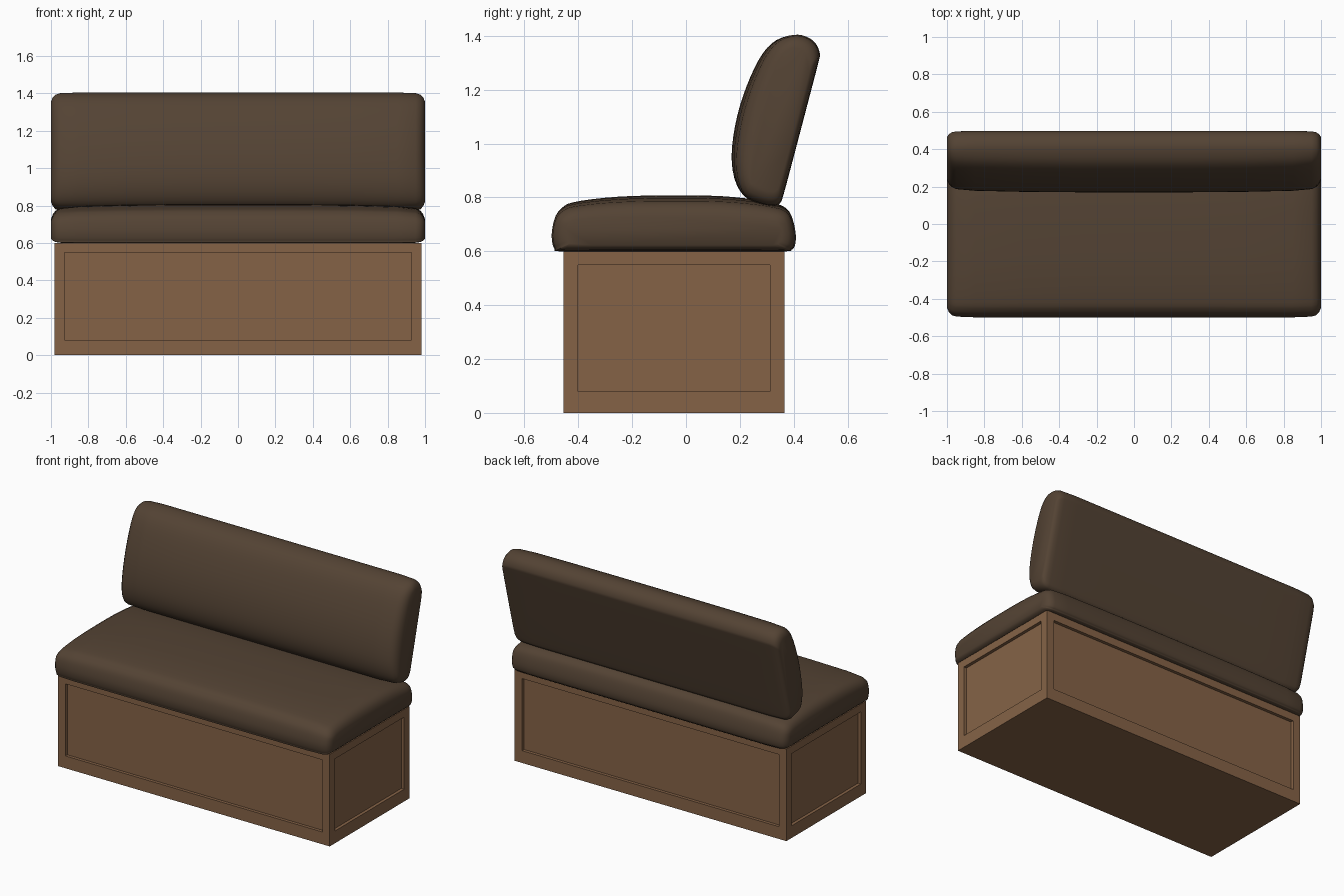
import bpy, bmesh, math
from mathutils import Vector

if "Cube" in bpy.data.objects:
    bpy.data.objects.remove(bpy.data.objects["Cube"])


def material(name, rgb):
    m = bpy.data.materials.new(name)
    m.diffuse_color = (*rgb, 1)
    m.use_nodes = True
    m.node_tree.nodes["Principled BSDF"].inputs["Base Color"].default_value = m.diffuse_color
    return m


wood = material("brown wood", (0.235, 0.124, 0.062))
leather = material("dark brown leather", (0.088, 0.056, 0.034))


def add_object(name, bm, mat):
    bmesh.ops.recalc_face_normals(bm, faces=bm.faces)
    me = bpy.data.meshes.new(name)
    bm.to_mesh(me)
    bm.free()
    ob = bpy.data.objects.new(name, me)
    bpy.context.collection.objects.link(ob)
    me.materials.append(mat)
    return ob


def smooth_loop(pts, n=3):
    """Closed Catmull-Rom curve through the points."""
    out, k = [], len(pts)
    P = [Vector(p) for p in pts]
    for i in range(k):
        a, b, c, d = P[i - 1], P[i], P[(i + 1) % k], P[(i + 2) % k]
        for j in range(n):
            t = j / n
            out.append(0.5 * (2 * b + (c - a) * t + (2 * a - 5 * b + 4 * c - d) * t * t
                              + (3 * b - a - 3 * c + d) * t ** 3))
    return out


# cushion stations from middle to end: x, edge rounding, crown drop
HALF = [(0.3, 0, 0), (0.6, 0, .003), (0.85, 0, .010), (0.95, .004, .017),
        (0.975, .012, .023), (0.99, .028, .026), (1.0, .052, .03)]
STATIONS = [(-x, e, c) for x, e, c in reversed(HALF)] + HALF


def cushion(name, profile, u, v):
    """Loft a (y, z) profile along x; v is the padded direction."""
    u, v = Vector(u).normalized(), Vector(v).normalized()
    loop = smooth_loop(profile)
    us, vs = [p.dot(u) for p in loop], [p.dot(v) for p in loop]
    uc, vc = (max(us) + min(us)) / 2, (max(vs) + min(vs)) / 2
    uh, vh = max(us) - uc, max(vs) - vc
    bm = bmesh.new()
    rings = []
    for x, e, c in STATIONS:
        ring = []
        for a, b in zip(us, vs):
            a, b = a - uc, b - vc
            a *= 1 - e / uh
            b *= 1 - ((e + c) if b > 0 else e * 0.45) / vh
            p = u * (a + uc) + v * (b + vc)
            ring.append(bm.verts.new((x, p.x, p.y)))
        rings.append(ring)
    n = len(loop)
    for r, s in zip(rings, rings[1:]):
        for i in range(n):
            j = (i + 1) % n
            bm.faces.new((r[i], r[j], s[j], s[i]))
    bm.faces.new(rings[0])
    bm.faces.new(rings[-1])
    ob = add_object(name, bm, leather)
    bpy.ops.object.select_all(action='DESELECT')
    ob.select_set(True)
    bpy.context.view_layer.objects.active = ob
    bpy.ops.object.shade_smooth_by_angle(angle=math.radians(50))


# wooden base with a recessed panel on each side
bm = bmesh.new()
bmesh.ops.create_cube(bm, size=1)
for w in bm.verts:
    w.co = (w.co.x * 1.96, w.co.y * 0.82 - 0.045, (w.co.z + 0.5) * 0.6)
bm.normal_update()
sides = [f for f in bm.faces if abs(f.normal.z) < 0.5]
bmesh.ops.inset_individual(bm, faces=sides, thickness=0.075)
for f in sides:
    for w in f.verts:
        w.co.z = 0.55 if w.co.z > 0.3 else 0.08
bm.normal_update()
bmesh.ops.inset_individual(bm, faces=sides, thickness=0.0003, depth=-0.02)
add_object("base", bm, wood)

# seat cushion
cushion("seat", [
    (-0.470, 0.600), (-0.488, 0.608), (-0.497, 0.635), (-0.498, 0.675), (-0.485, 0.73),
    (-0.46, 0.762), (-0.42, 0.782), (-0.30, 0.799), (-0.15, 0.807), (0.08, 0.807),
    (0.22, 0.797), (0.33, 0.778), (0.375, 0.757), (0.396, 0.72), (0.408, 0.66),
    (0.404, 0.620), (0.392, 0.606), (0.370, 0.600), (0.20, 0.600), (-0.30, 0.600)],
    (1, 0), (0, 1))

# tilted backrest
cushion("backrest", [
    (0.40, 1.404), (0.445, 1.398), (0.48, 1.374), (0.497, 1.335), (0.49, 1.295),
    (0.447, 1.13), (0.397, 0.94), (0.362, 0.81), (0.350, 0.78), (0.33, 0.768),
    (0.29, 0.772), (0.225, 0.798), (0.187, 0.85), (0.170, 0.93), (0.176, 1.03),
    (0.20, 1.14), (0.24, 1.25), (0.285, 1.335), (0.335, 1.384)],
    (0.145, 0.54), (-0.54, 0.145))
